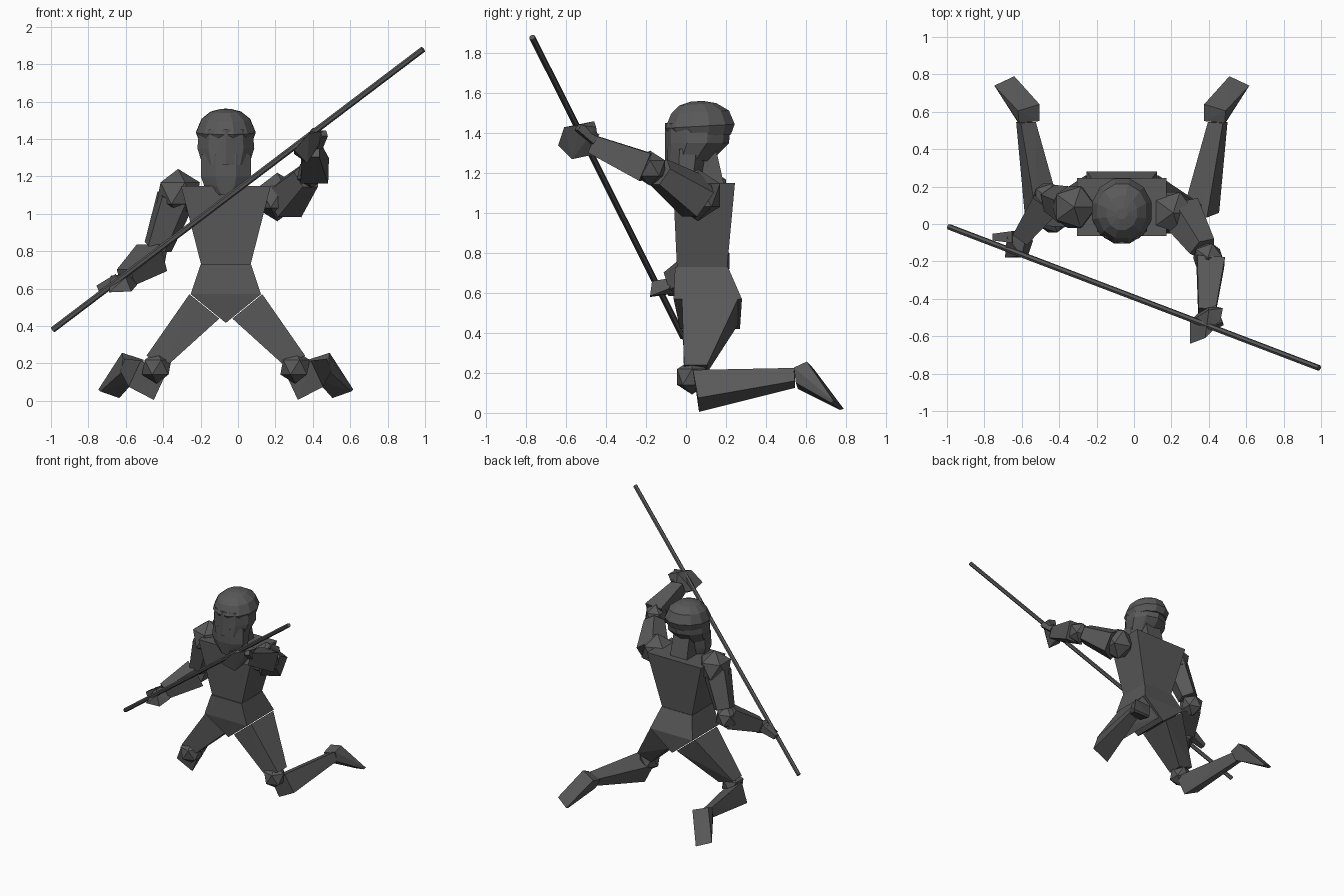
import bpy, bmesh
from math import pi, cos, sin
from mathutils import Vector

CX = -0.065  # body symmetry plane

dark = bpy.data.materials.new("dark_grey")
dark.diffuse_color = (0.1, 0.1, 0.1, 1)


def hull(name, pts, mirror=False):
    """Flat-faced convex solid around the given points."""
    if mirror:
        pts = [(2 * CX - p[0], p[1], p[2]) for p in pts]
    bm = bmesh.new()
    for p in pts:
        bm.verts.new(p)
    bmesh.ops.convex_hull(bm, input=bm.verts)
    loose = [v for v in bm.verts if not v.link_faces]
    bmesh.ops.delete(bm, geom=loose, context='VERTS')
    bmesh.ops.dissolve_limit(bm, angle_limit=0.03, verts=bm.verts, edges=bm.edges)
    bmesh.ops.recalc_face_normals(bm, faces=bm.faces)
    me = bpy.data.meshes.new(name)
    bm.to_mesh(me)
    bm.free()
    me.materials.append(dark)
    ob = bpy.data.objects.new(name, me)
    bpy.context.collection.objects.link(ob)


def ball(name, c, r):
    """Low-poly joint."""
    bpy.ops.mesh.primitive_ico_sphere_add(subdivisions=1, radius=r, location=c)
    bpy.context.object.name = name
    bpy.context.object.data.materials.append(dark)


def limb(name, p, q, a, b, n=4, roll=pi / 4):
    """Tapered prism from p to q; a and b are the end radii."""
    p, q = Vector(p), Vector(q)
    rot = (q - p).to_track_quat('Z', 'Y')
    hull(name, [c + rot @ Vector((r * cos(t), r * sin(t), 0))
                for c, r in ((p, a), (q, b))
                for t in (roll + 2 * pi * i / n for i in range(n))])


def rings(rows, n=10, tilt=0.0):
    """Stacked elliptical rings: z, centre y, radius x, radius y."""
    return [(CX + rx * cos(t), cy + ry * sin(t), z + tilt * ry * sin(t))
            for z, cy, rx, ry in rows
            for t in (2 * pi * (i + 0.5) / n for i in range(n))]


def slab(z, hw, y0, y1):
    return [(CX + s * hw, y, z) for s in (-1, 1) for y in (y0, y1)]


# Torso, hips and wedge between the legs
hull("torso", slab(0.72, 0.13, -0.045, 0.205) + slab(1.15, 0.24, -0.065, 0.245))
hull("hips", slab(0.73, 0.135, -0.055, 0.21) + slab(0.57, 0.188, -0.062, 0.28)
     + slab(0.42, 0.004, -0.03, 0.27))

# Head, cap and beard
hull("neck", slab(1.1, 0.075, 0.04, 0.2) + slab(1.32, 0.07, 0.02, 0.15))
hull("face", rings([(1.45, 0.06, 0.15, 0.165), (1.35, 0.055, 0.16, 0.16),
                    (1.26, 0.01, 0.13, 0.115)]))
hull("cap", rings([(1.385, 0.075, 0.145, 0.155), (1.435, 0.07, 0.165, 0.18),
                   (1.505, 0.07, 0.135, 0.15), (1.545, 0.06, 0.085, 0.095),
                   (1.56, 0.055, 0.03, 0.03)], 12, 0.06))
hull("beard", rings([(1.32, 0.01, 0.145, 0.11), (1.2, 0.0, 0.145, 0.1),
                     (1.15, 0.0, 0.125, 0.09), (1.1, -0.02, 0.06, 0.06)], 8))

# Kneeling legs, mirrored
for side, m in (("right", False), ("left", True)):
    hull(side + "_thigh", [(x, y, z) for x, z, ys in (
        (0.13, 0.57, (-0.02, 0.26)), (-0.03, 0.44, (-0.01, 0.26)),
        (0.36, 0.24, (-0.01, 0.105)), (0.235, 0.20, (-0.01, 0.105))) for y in ys], m)
    ball(side + "_knee", (2 * CX - 0.305 if m else 0.305, 0.03, 0.18), 0.088)
    shin = [(0.32, 0.065, 0.005), (0.455, 0.06, 0.075), (0.39, 0.035, 0.215),
            (0.255, 0.045, 0.145)]
    shin += [(0.43, 0.545, 0.125), (0.50, 0.545, 0.16), (0.475, 0.54, 0.225),
             (0.395, 0.545, 0.19)]
    hull(side + "_shin", shin, m)
    foot = [(0.375, 0.55, 0.19), (0.485, 0.54, 0.227), (0.375, 0.64, 0.22),
            (0.49, 0.605, 0.257), (0.41, 0.56, 0.12), (0.495, 0.55, 0.15)]
    foot += [(0.51, 0.79, 0.02), (0.617, 0.74, 0.06), (0.505, 0.77, 0.015),
             (0.605, 0.725, 0.05)]
    hull(side + "_foot", foot, m)

# Raised right arm
ball("right_shoulder", (0.21, 0.06, 1.09), 0.13)
limb("right_upper_arm", (0.25, 0.06, 1.07), (0.37, -0.13, 1.2), 0.125, 0.08, 5, 0.3)
ball("right_elbow", (0.395, -0.18, 1.225), 0.088)
limb("right_forearm", (0.41, -0.20, 1.23), (0.39, -0.47, 1.345), 0.105, 0.065)

# Lowered left arm
ball("left_shoulder", (-0.32, 0.09, 1.11), 0.13)
limb("left_upper_arm", (-0.335, 0.09, 1.08), (-0.43, 0.13, 0.82), 0.11, 0.08, 5, 0.3)
ball("left_elbow", (-0.46, 0.14, 0.76), 0.09)
limb("left_forearm", (-0.46, 0.12, 0.765), (-0.60, -0.07, 0.66), 0.11, 0.065)

# Pole
limb("pole", (-0.99, -0.015, 0.38), (0.99, -0.77, 1.88), 0.016, 0.016, 6)

# Hands closed round the pole: palm block and thumb
hull("right_palm", [(0.30, -0.52, 1.32), (0.40, -0.46, 1.46), (0.475, -0.45, 1.43),
                    (0.39, -0.43, 1.30), (0.30, -0.64, 1.34), (0.38, -0.61, 1.43),
                    (0.46, -0.53, 1.44), (0.37, -0.57, 1.27)])
limb("right_thumb", (0.42, -0.46, 1.37), (0.46, -0.54, 1.43), 0.04, 0.025)
hull("left_palm", [(-0.57, -0.04, 0.68), (-0.54, -0.09, 0.62), (-0.60, -0.04, 0.60),
                   (-0.60, -0.17, 0.66), (-0.69, -0.18, 0.58), (-0.57, -0.18, 0.585),
                   (-0.68, -0.07, 0.67)])
limb("left_thumb", (-0.64, -0.07, 0.65), (-0.75, -0.07, 0.60), 0.045, 0.025)
